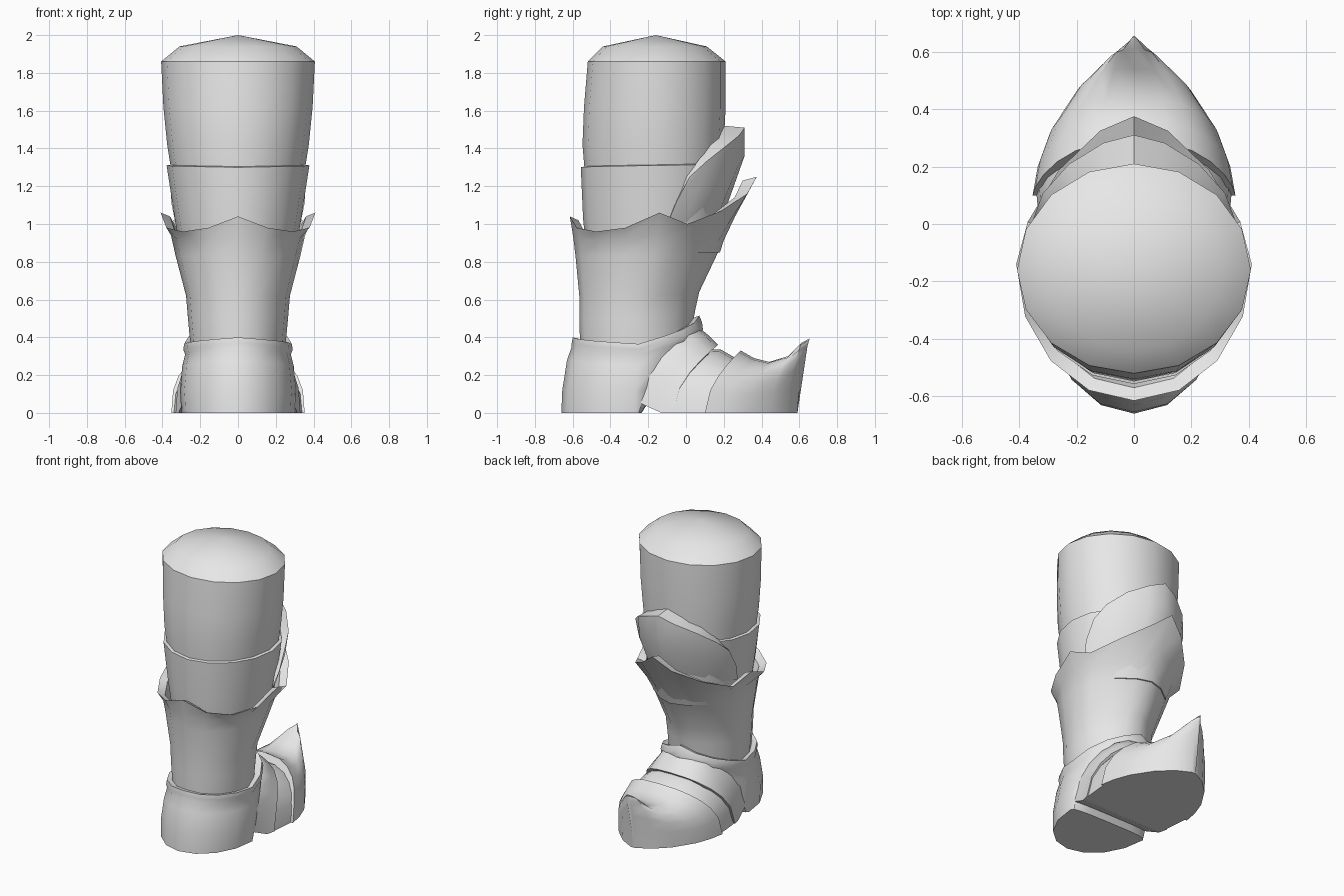
import bpy, bmesh, math

if "Cube" in bpy.data.objects:
    bpy.data.objects.remove(bpy.data.objects["Cube"], do_unlink=True)

steel = bpy.data.materials.new("plain_grey")
steel.use_nodes = True
GREY = (0.8, 0.8, 0.8, 1)
steel.diffuse_color = GREY
for node in steel.node_tree.nodes:
    if node.type == "BSDF_PRINCIPLED":
        node.inputs["Base Color"].default_value = GREY

SIDES = 16
parts = []


def sample(values, t):
    """Linear interpolation along a short list, t from 0 to 1."""
    f = t * (len(values) - 1)
    i = min(int(f), len(values) - 2)
    return values[i] + (values[i + 1] - values[i]) * (f - i)


def power(v, p):
    return math.copysign(abs(v) ** p, v)


def ring(half_width, back, widest, front, heights, point=1.0, front_only=False):
    """Level outline; heights run from back to front, point sharpens the front."""
    half = SIDES // 2
    steps = range(half // 2, SIDES - half // 2 + 1) if front_only else range(SIDES)
    pts = []
    for i in steps:
        a = 2 * math.pi * i / SIDES
        s, c = math.sin(a), -math.cos(a)
        p = point if c > 0.001 else 1.0
        reach = front - widest if c > 0 else widest - back
        t = min(i, SIDES - i) / half
        if front_only:
            t = (t - 0.5) * 2
        pts.append((half_width * power(s, p), widest + reach * power(c, p),
                    sample(heights, t)))
    return pts


def arch(width, base_y, top_y, height, base_z=0.0):
    """Foot cross-section leaning from its base to its crown."""
    pts = []
    for i in range(13):
        a = math.pi * i / 12
        s = max(math.sin(a), 0)
        pts.append((width * power(math.cos(a), 0.8),
                    base_y + (top_y - base_y) * s ** 1.4,
                    base_z + (height - base_z) * s ** 0.75))
    return pts


def loft(name, rings):
    """Skin closed rings and cap both ends."""
    bm = bmesh.new()
    rows = [[bm.verts.new(p) for p in r] for r in rings]
    n = len(rows[0])
    for a, b in zip(rows, rows[1:]):
        for i in range(n):
            j = (i + 1) % n
            bm.faces.new((a[i], a[j], b[j], b[i]))
    bm.faces.new(rows[0])
    bm.faces.new(rows[-1])
    bmesh.ops.remove_doubles(bm, verts=bm.verts, dist=0.0005)
    bmesh.ops.recalc_face_normals(bm, faces=bm.faces)
    mesh = bpy.data.meshes.new(name)
    bm.to_mesh(mesh)
    bm.free()
    mesh.materials.append(steel)
    obj = bpy.data.objects.new(name, mesh)
    bpy.context.collection.objects.link(obj)
    parts.append(obj)


# Padded upper leg with a shallow domed top
loft("upper_leg", [
    ring(0.34, -0.53, -0.16, 0.19, [1.2, 1.2]),
    ring(0.375, -0.548, -0.16, 0.20, [1.42, 1.42]),
    ring(0.395, -0.54, -0.16, 0.21, [1.62, 1.62]),
    ring(0.407, -0.52, -0.16, 0.21, [1.86, 1.86]),
    ring(0.31, -0.44, -0.16, 0.11, [1.94, 1.94]),
    ring(0.0, -0.16, -0.16, -0.16, [2.0, 2.0]),
])

# Sleeve below the knee
loft("knee_sleeve", [
    ring(0.31, -0.53, -0.16, 0.16, [0.88, 0.88]),
    ring(0.335, -0.545, -0.16, 0.19, [1.03, 1.03]),
    ring(0.378, -0.557, -0.16, 0.21, [1.30, 1.31, 1.32]),
    ring(0.35, -0.535, -0.16, 0.19, [1.305, 1.315, 1.325]),
])

# Ridged knee plate, skinned from side to side
knee_rows = [
    ring(0.33, 0, -0.10, 0.20, [1.00, 1.01, 1.03, 1.05, 1.05], 1.25, True),
    ring(0.355, 0, -0.05, 0.31, [1.12, 1.18, 1.25, 1.31, 1.36], 1.25, True),
    ring(0.35, 0, 0.02, 0.31, [1.25, 1.33, 1.41, 1.47, 1.51], 1.25, True),
    ring(0.32, 0, 0.00, 0.20, [1.25, 1.33, 1.42, 1.48, 1.52], 1.25, True),
]
loft("knee_plate", list(zip(*knee_rows)))

# Shin guard with a wavy flared rim and hollow mouth
RIM = [1.04, 0.98, 0.96, 0.98, 1.06, 1.0, 1.07, 1.16, 1.25]
loft("shin_guard", [
    ring(0.25, -0.56, -0.25, 0.03, [0.34, 0.34, 0.44], 1.1),
    ring(0.265, -0.565, -0.25, 0.05, [0.50, 0.50, 0.55], 1.15),
    ring(0.275, -0.565, -0.24, 0.07, [0.62, 0.62, 0.64], 1.2),
    ring(0.33, -0.585, -0.18, 0.17, [0.83, 0.83, 0.85], 1.25),
    ring(0.355, -0.597, -0.15, 0.26, [0.93, 0.91, 0.94, 0.95, 1.04], 1.3),
    ring(0.41, -0.615, -0.14, 0.375, RIM, 1.3),
    ring(0.36, -0.57, -0.14, 0.30, [z - 0.02 for z in RIM], 1.3),
    ring(0.31, -0.53, -0.15, 0.18, [0.85, 0.85], 1.2),
])

# Heel and ankle with a raised collar
loft("heel", [
    ring(0.30, -0.66, -0.27, -0.235, [0, 0], 0.6),
    ring(0.307, -0.655, -0.27, -0.16, [0.12, 0.12], 0.7),
    ring(0.295, -0.63, -0.25, 0.0, [0.28, 0.25, 0.30]),
    ring(0.28, -0.605, -0.25, 0.09, [0.35, 0.31, 0.44]),
    ring(0.29, -0.605, -0.25, 0.085, [0.37, 0.335, 0.48]),
    ring(0.285, -0.60, -0.25, 0.07, [0.40, 0.365, 0.515]),
    ring(0.245, -0.56, -0.25, 0.03, [0.39, 0.355, 0.50]),
])

# Overlapping foot plates
loft("instep_plate", [
    arch(0.285, -0.32, -0.04, 0.42, 0.08),
    arch(0.292, -0.24, 0.06, 0.46, 0.05),
    arch(0.315, -0.13, 0.12, 0.41),
    arch(0.33, -0.07, 0.17, 0.36),
])
loft("middle_plate", [
    arch(0.315, -0.12, 0.09, 0.34),
    arch(0.325, -0.05, 0.185, 0.335),
    arch(0.34, 0.11, 0.29, 0.275),
])
loft("toe_cap", [
    arch(0.353, 0.10, 0.29, 0.33),
    arch(0.335, 0.20, 0.36, 0.29),
    arch(0.295, 0.31, 0.44, 0.27),
    arch(0.205, 0.45, 0.54, 0.30),
    arch(0.11, 0.54, 0.61, 0.37),
    arch(0.015, 0.59, 0.655, 0.395),
])

# Smooth shading with crisp plate edges
bpy.ops.object.select_all(action="DESELECT")
for obj in parts:
    obj.select_set(True)
bpy.context.view_layer.objects.active = parts[0]
bpy.ops.object.shade_smooth_by_angle(angle=math.radians(40))
